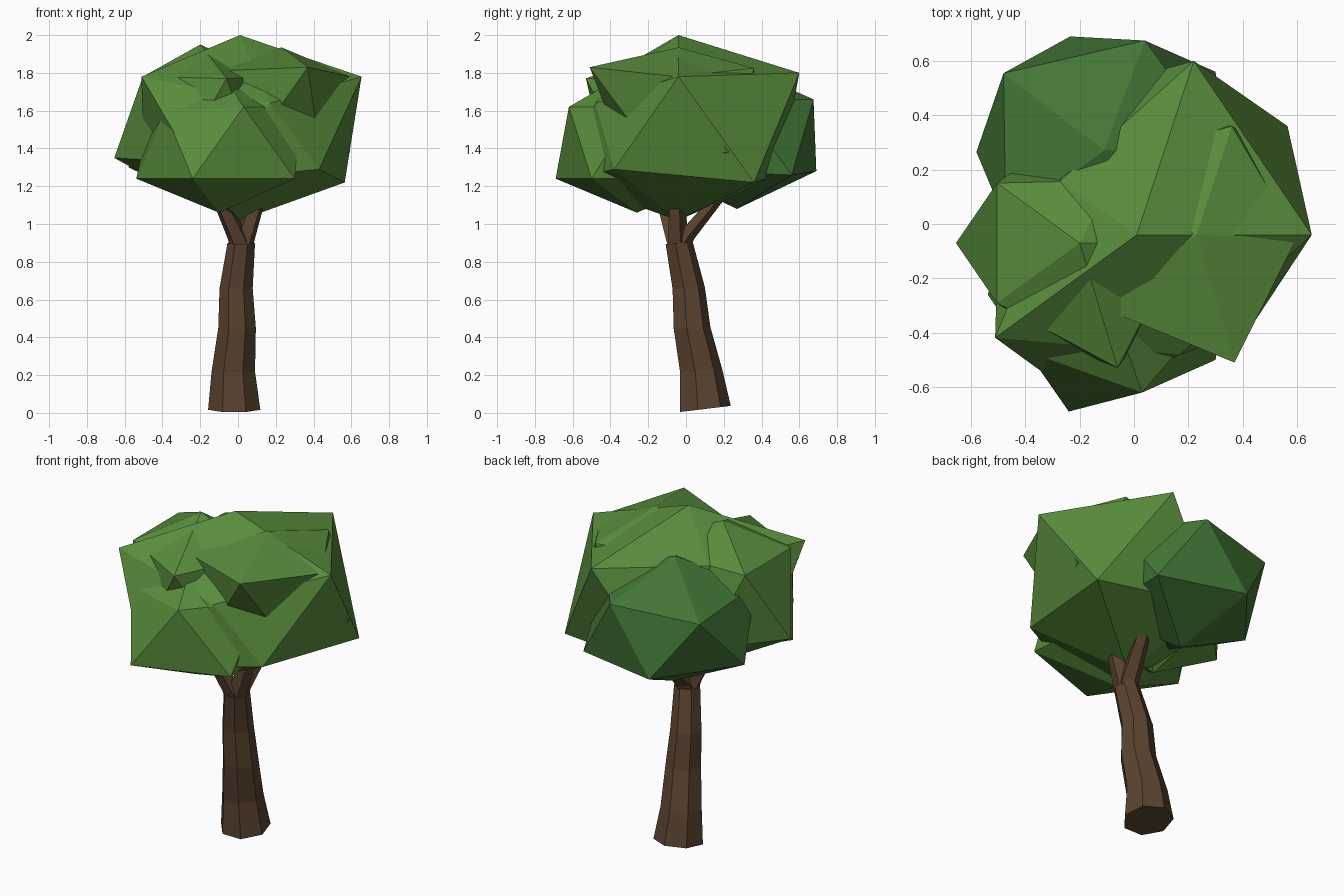
import bpy
import bmesh
from math import atan2, cos, degrees, pi, sin
from mathutils import Vector

cube = bpy.data.objects.get("Cube")
if cube:
    bpy.data.objects.remove(cube, do_unlink=True)


def material(name, rgb):
    mat = bpy.data.materials.new(name)
    mat.use_nodes = True
    mat.diffuse_color = (*rgb, 1)
    bsdf = mat.node_tree.nodes["Principled BSDF"]
    bsdf.inputs["Base Color"].default_value = (*rgb, 1)
    bsdf.inputs["Roughness"].default_value = 0.9
    return mat


bark = material("bark_brown", (0.105, 0.056, 0.029))
leaf = material("leaf_green", (0.1, 0.265, 0.045))
deep_leaf = material("deep_leaf_green", (0.055, 0.18, 0.037))


def finish(name, bm, mat):
    bmesh.ops.recalc_face_normals(bm, faces=bm.faces)
    mesh = bpy.data.meshes.new(name)
    bm.to_mesh(mesh)
    bm.free()
    mesh.materials.append(mat)
    obj = bpy.data.objects.new(name, mesh)
    bpy.context.collection.objects.link(obj)
    return obj


def limb(name, rings, sides):
    """Flat-sided tube through rings of (x, y, z, radius, tilt along y)."""
    bm = bmesh.new()
    loops = []
    for x, y, z, r, tilt in rings:
        angles = [-pi / 2 + (i + 0.5) * 2 * pi / sides for i in range(sides)]
        loops.append([bm.verts.new((x + r * cos(a), y + r * sin(a),
                                    z + tilt * r * sin(a))) for a in angles])
    for low, high in zip(loops, loops[1:]):
        for i in range(sides):
            j = (i + 1) % sides
            bm.faces.new((low[i], low[j], high[j], high[i]))
    bm.faces.new(loops[0])
    bm.faces.new(loops[-1])
    return finish(name, bm, bark)


def clump(name, x, y, radius, heights, mat, moves=None):
    """Squashed icosahedron; heights run bottom, lower ring, upper ring, top.
    Moves place single corners, keyed by ring and compass angle."""
    bottom, low, high, top = heights
    bm = bmesh.new()
    bmesh.ops.create_icosphere(bm, subdivisions=1, radius=1)
    for v in bm.verts:
        ring = "high" if v.co.z > 0 else "low"
        if abs(v.co.z) > 0.9:
            z = top if v.co.z > 0 else bottom
            v.co = (x, y, z)
            continue
        key = (ring, round(degrees(atan2(v.co.y, v.co.x))) % 360)
        z = high if ring == "high" else low
        v.co = Vector((x + v.co.x * radius, y + v.co.y * radius, z))
        if moves and key in moves:
            v.co = moves[key]
    return finish(name, bm, mat)


# Leaning trunk
limb("trunk", [(-0.02, 0.095, 0.02, 0.142, 0.12),
               (-0.025, 0.075, 0.22, 0.118, 0.05),
               (-0.005, 0.027, 0.45, 0.102, 0.05),
               (-0.01, 0.01, 0.66, 0.09, 0.05),
               (0.017, -0.04, 0.9, 0.075, 0.1)], 7)

# Branches fanning out below the leaves
for label, x, y in (("left", 0.1, -0.05), ("right", -0.09, -0.12),
                    ("back", 0.07, 0.15)):
    limb(label + "_branch", [(0.017, -0.04, 0.86, 0.06, 0),
                             (0.017 + x * 0.15, -0.04 + y * 0.15, 0.92, 0.06, 0),
                             (x, y, 1.12, 0.045, 0)], 5)

# Crown
clump("main_crown", 0.01, -0.04, 0.72, (1.02, 1.23, 1.78, 2.0), leaf, {
    ("high", 72): (0.22, 0.6, 1.8),
    ("high", 144): (-0.27, 0.16, 1.78),
    ("high", 288): (0.17, -0.48, 1.64),
    ("low", 324): (0.43, -0.38, 1.29),
    ("low", 36): (0.565, 0.36, 1.22),
    ("low", 180): (-0.5, -0.06, 1.3),
    ("low", 108): (-0.15, 0.5, 1.26)})
clump("left_crown", 0.23, -0.04, 0.5, (1.15, 1.38, 1.81, 1.935), leaf, {
    ("high", 288): (0.37, -0.51, 1.83),
    ("high", 0): (0.6, -0.05, 1.78),
    ("high", 72): (0.36, 0.36, 1.825),
    ("low", 324): (0.44, -0.14, 1.33),
    ("low", 252): (0.1, -0.36, 1.45)})
clump("right_crown", -0.2, -0.07, 0.42, (1.1, 1.33, 1.78, 1.95), leaf, {
    ("low", 180): (-0.655, -0.07, 1.35),
    ("high", 72): (-0.08, 0.16, 1.78),
    ("high", 288): (-0.06, -0.53, 1.77)})
clump("front_crown", -0.1, -0.26, 0.49, (1.06, 1.24, 1.62, 1.83), leaf, {
    ("low", 252): (-0.24, -0.69, 1.24),
    ("low", 324): (0.3, -0.5, 1.24),
    ("high", 288): (0.03, -0.62, 1.62),
    ("high", 216): (-0.39, -0.47, 1.6)})
clump("back_crown", -0.11, 0.27, 0.5, (1.08, 1.28, 1.66, 1.84), deep_leaf, {
    ("low", 108): (-0.235, 0.69, 1.28),
    ("low", 180): (-0.58, 0.265, 1.3),
    ("low", 36): (0.3, 0.56, 1.26),
    ("high", 144): (-0.48, 0.555, 1.63),
    ("high", 72): (0.04, 0.675, 1.66)})
